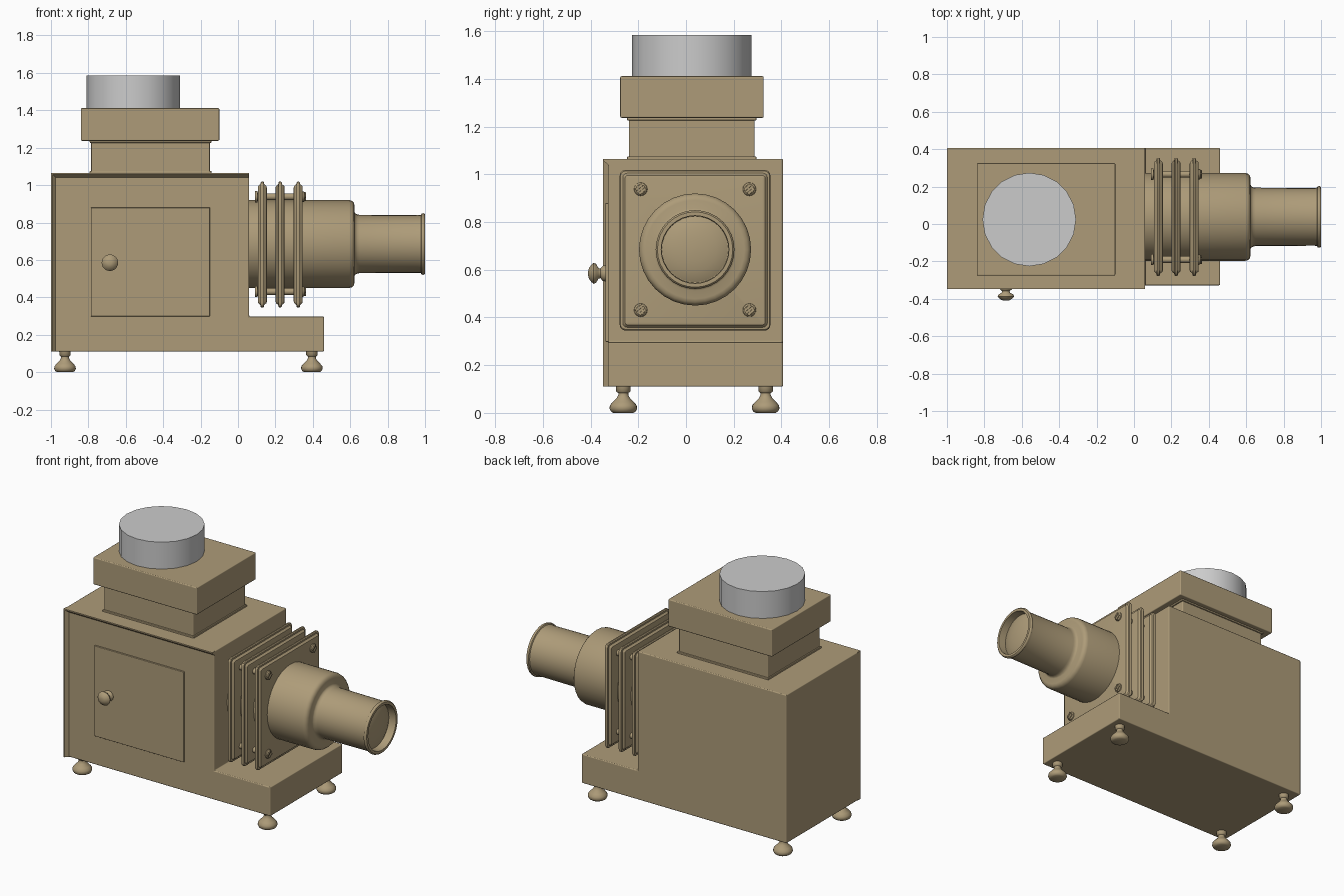
import bpy, bmesh, math
from mathutils import Matrix, Vector

if "Cube" in bpy.data.objects:
    bpy.data.objects.remove(bpy.data.objects["Cube"])

tan = bpy.data.materials.new("tan_paint")
tan.diffuse_color = (0.42, 0.33, 0.19, 1)
tan.use_nodes = True
tan.node_tree.nodes["Principled BSDF"].inputs["Base Color"].default_value = tan.diffuse_color
CY, CZ = 0.038, 0.685  # lens axis


def finish(name, bm, mat=tan, bevel=0, angle=35):
    bmesh.ops.recalc_face_normals(bm, faces=bm.faces)
    me = bpy.data.meshes.new(name)
    bm.to_mesh(me)
    bm.free()
    ob = bpy.data.objects.new(name, me)
    bpy.context.collection.objects.link(ob)
    if mat:
        me.materials.append(mat)
    if bevel:
        m = ob.modifiers.new("bevel", 'BEVEL')
        m.width, m.segments = bevel, 2
        m.harden_normals = True
    bpy.ops.object.select_all(action='DESELECT')
    ob.select_set(True)
    bpy.context.view_layer.objects.active = ob
    bpy.ops.object.shade_smooth_by_angle(angle=math.radians(angle))
    return ob


def box(name, lo, hi, bevel=0.006):
    bm = bmesh.new()
    lo, hi = Vector(lo), Vector(hi)
    bmesh.ops.create_cube(bm, size=1, matrix=Matrix.Translation((lo + hi) / 2)
                          @ Matrix.Diagonal((*(hi - lo), 1)))
    return finish(name, bm, bevel=bevel)


def prism(name, points, offset, bevel=0):
    bm = bmesh.new()
    f = bm.faces.new([bm.verts.new(p) for p in points])
    r = bmesh.ops.extrude_face_region(bm, geom=[f])
    bmesh.ops.translate(bm, vec=offset, verts=[v for v in r['geom'] if isinstance(v, bmesh.types.BMVert)])
    return finish(name, bm, bevel=bevel)


def loft(name, rings, mat=tan, angle=35):
    bm = bmesh.new()
    loops = [[bm.verts.new(p) for p in ring] for ring in rings]
    n = len(loops[0])
    for a, b in zip(loops, loops[1:]):
        for i in range(n):
            bm.faces.new((a[i], a[(i + 1) % n], b[(i + 1) % n], b[i]))
    bm.faces.new(loops[0])
    bm.faces.new(loops[-1])
    return finish(name, bm, mat, angle=angle)


def lathe(name, profile, origin, axis='Z', n=24, mat=tan, angle=35):
    """profile: (distance along axis, radius)"""
    rot = {'Z': Matrix(), 'X': Matrix.Rotation(math.pi / 2, 4, 'Y'),
           '-Y': Matrix.Rotation(math.pi / 2, 4, 'X')}[axis]
    m = Matrix.Translation(origin) @ rot
    rings = [[m @ Vector((r * math.cos(2 * math.pi * i / n), r * math.sin(2 * math.pi * i / n), h))
              for i in range(n)] for h, r in profile]
    return loft(name, rings, mat, angle)


def square_ring(x, hy, hz, rad):
    """Rounded rectangle around the lens axis at position x"""
    pts = []
    for q, (sy, sz) in enumerate(((1, 1), (-1, 1), (-1, -1), (1, -1))):
        for k in range(5):
            a = math.pi / 2 * (q + k / 4)
            pts.append((x, CY + sy * (hy - rad) + rad * math.cos(a),
                        CZ - 0.003 + sz * (hz - rad) + rad * math.sin(a)))
    return pts


# Lamp house with stepped base
outline = [(-1, 0.11), (0.46, 0.11), (0.46, 0.297), (0.06, 0.297), (0.06, 1.065), (-1, 1.065)]
prism("lamp_house", [(x, -0.328, z) for x, z in outline], (0, 0.735, 0), bevel=0.006)

# Slanted lips along the left and top of the front
prism("left_lip", [(-1, -0.32, 0.11), (-1, -0.347, 0.11), (-0.992, -0.347, 0.11), (-0.968, -0.32, 0.11)], (0, 0, 0.955))
prism("top_lip", [(-1, -0.32, 1.065), (-1, -0.347, 1.065), (-1, -0.347, 1.057), (-1, -0.32, 1.035)], (1.06, 0, 0))

# Door and knob
box("door", (-0.787, -0.338, 0.298), (-0.15, -0.32, 0.88), 0.003)
lathe("door_knob", [(0, 0.034), (0.012, 0.032), (0.022, 0.02), (0.03, 0.022), (0.04, 0.04),
                    (0.05, 0.044), (0.06, 0.036), (0.07, 0.022), (0.073, 0.01)],
      (-0.685, -0.337, 0.585), '-Y', angle=50)

# Chimney
box("chimney_neck", (-0.785, -0.24, 1.05), (-0.15, 0.288, 1.25))
box("chimney_neck_foot", (-0.793, -0.247, 1.06), (-0.142, 0.295, 1.076), 0.004)
box("chimney_neck_collar", (-0.793, -0.247, 1.226), (-0.142, 0.295, 1.24), 0.004)
box("chimney_cap", (-0.84, -0.276, 1.237), (-0.1, 0.326, 1.412))
lathe("chimney_pipe", [(0, 0.25), (0.185, 0.25)], (-0.56, 0.024, 1.4), n=20, mat=None)

# Cooling plates with thin rims
for i, x in enumerate((0.13, 0.225, 0.322)):
    loft(f"cooling_plate_{i + 1}", [
        square_ring(x - 0.024, 0.285, 0.305, 0.006), square_ring(x - 0.022, 0.293, 0.313, 0.01),
        square_ring(x - 0.01, 0.303, 0.323, 0.018), square_ring(x - 0.009, 0.313, 0.332, 0.022),
        square_ring(x - 0.004, 0.316, 0.337, 0.025), square_ring(x + 0.004, 0.316, 0.337, 0.025),
        square_ring(x + 0.009, 0.313, 0.332, 0.022), square_ring(x + 0.01, 0.303, 0.323, 0.018),
        square_ring(x + 0.022, 0.293, 0.313, 0.01), square_ring(x + 0.024, 0.285, 0.305, 0.006)])

# Long slotted screws through the plates
for i, (y, z) in enumerate([(y, z) for y in (-0.19, 0.266) for z in (0.431, 0.938)]):
    lathe(f"plate_screw_{i + 1}", [(0, 0.03), (0.015, 0.03), (0.016, 0.018), (0.248, 0.018), (0.25, 0.029),
                                   (0.262, 0.027), (0.268, 0.02)], (0.09, y, z), 'X', n=16)
    for s in (-1, 1):
        ridge = box(f"screw_head_half_{i + 1}_{'a' if s < 0 else 'b'}", (-0.003, -0.018, -0.006), (0.006, 0.018, 0.006), 0.002)
        ridge.rotation_euler.x = math.radians(40)
        off = Matrix.Rotation(math.radians(40), 3, 'X') @ Vector((0, 0, s * 0.011))
        ridge.location = Vector((0.357, y, z)) + off

# Lens barrel with hollow front end and domed lens
lathe("lens_barrel", [(0, 0.235), (0.545, 0.235), (0.559, 0.231), (0.569, 0.221), (0.573, 0.207),
                      (0.573, 0.172), (0.577, 0.164), (0.588, 0.158), (0.6, 0.156), (0.915, 0.154),
                      (0.928, 0.156), (0.932, 0.163), (0.94, 0.165), (0.946, 0.163), (0.95, 0.158),
                      (0.95, 0.142), (0.9, 0.14)], (0.05, CY, CZ), 'X', n=32)
lathe("lens", [(0, 0.141), (0.008, 0.125), (0.018, 0.09), (0.024, 0.05), (0.026, 0.01)],
      (0.948, CY, CZ), 'X', n=32)

# Feet
for side, x in (("left", -0.925), ("right", 0.395)):
    for end, y in (("front", -0.263), ("back", 0.334)):
        lathe(f"{end}_{side}_foot", [(0, 0.042), (0.006, 0.052), (0.018, 0.058), (0.032, 0.056), (0.045, 0.045),
                                     (0.062, 0.028), (0.075, 0.021), (0.083, 0.021), (0.09, 0.03), (0.115, 0.031)],
              (x, y, 0.003 - 0.003), 'Z', angle=50)
